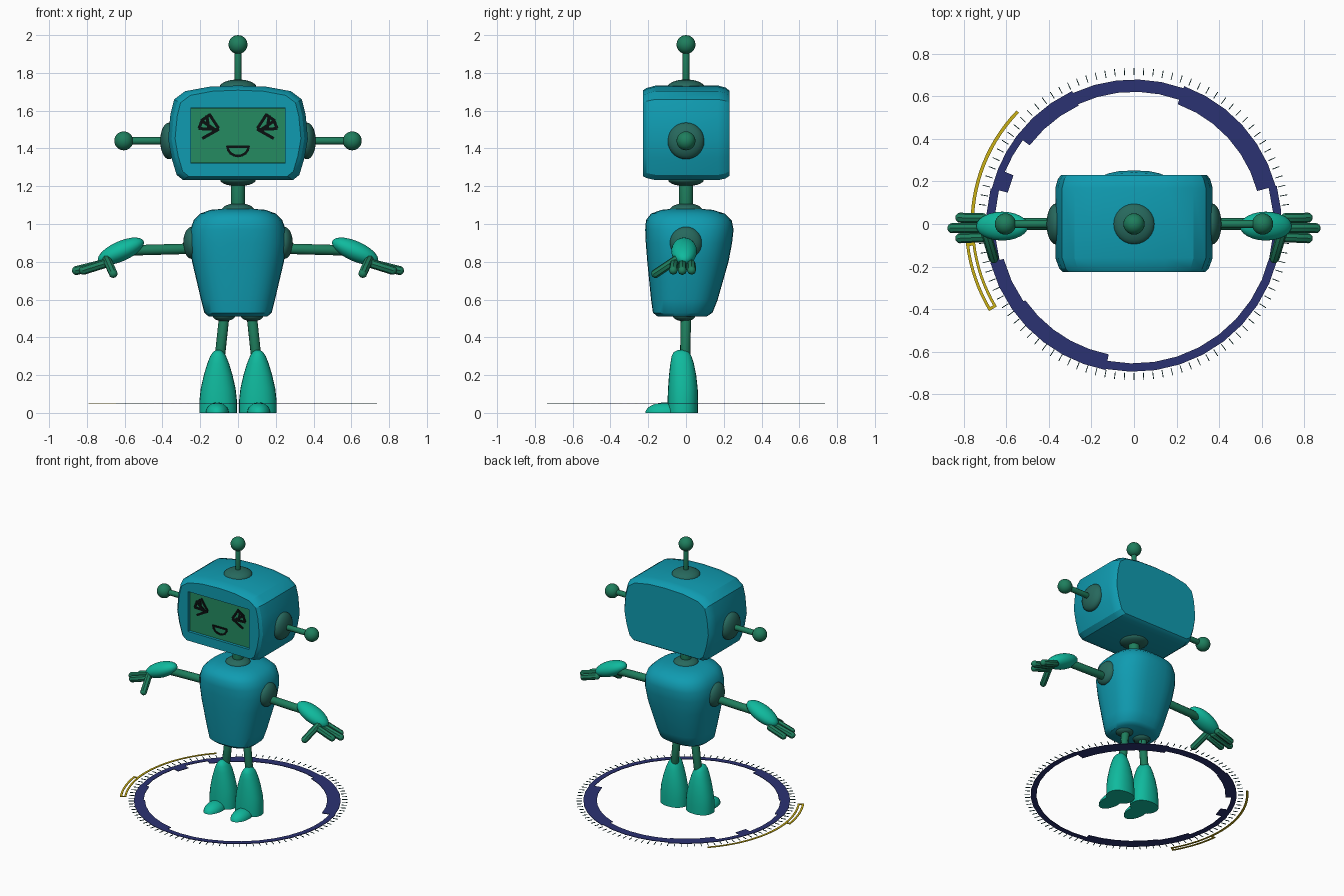
import bpy, bmesh, math
from math import cos, sin, pi, radians
from mathutils import Vector, Matrix

if "Cube" in bpy.data.objects:
    bpy.data.objects.remove(bpy.data.objects["Cube"])


def material(name, *rgb):
    m = bpy.data.materials.new(name)
    m.use_nodes = True
    m.diffuse_color = (*rgb, 1)
    m.node_tree.nodes["Principled BSDF"].inputs["Base Color"].default_value = (*rgb, 1)
    return m


SHELL = material("teal_shell", 0.005, 0.33, 0.44)
LIMB = material("mint_limb", 0.005, 0.49, 0.34)
ROD = material("green_rod", 0.013, 0.21, 0.11)
JOINT = material("dark_joint", 0.02, 0.14, 0.11)
SCREEN = material("screen_green", 0.018, 0.26, 0.12)
INK = material("face_ink", 0.003, 0.005, 0.005)
NAVY = material("navy_ring", 0.024, 0.032, 0.17)
TICK = material("tick_teal", 0.005, 0.06, 0.06)
YELLOW = material("yellow_arc", 0.6, 0.44, 0.008)


def finish(name, bm, mat, angle=40):
    bmesh.ops.recalc_face_normals(bm, faces=bm.faces)
    me = bpy.data.meshes.new(name)
    bm.to_mesh(me)
    bm.free()
    me.materials.append(mat)
    ob = bpy.data.objects.new(name, me)
    bpy.context.collection.objects.link(ob)
    if angle:
        bpy.ops.object.select_all(action="DESELECT")
        ob.select_set(True)
        bpy.context.view_layer.objects.active = ob
        bpy.ops.object.shade_smooth_by_angle(angle=radians(angle))
    return ob


def ball(name, centre, radii, mat, turn=0.0, floor=False):
    bm = bmesh.new()
    m = Matrix.Translation(centre) @ Matrix.Rotation(turn, 4, "Y") @ Matrix.Diagonal((*radii, 1))
    bmesh.ops.create_uvsphere(bm, u_segments=24, v_segments=14, radius=1, matrix=m)
    if floor:
        low = [v for v in bm.verts if v.co.z < -0.0001]
        bmesh.ops.delete(bm, geom=low, context="VERTS")
        bmesh.ops.holes_fill(bm, edges=bm.edges)
    return finish(name, bm, mat)


def capsule(name, a, b, r, mat=ROD, sides=12):
    a, b = Vector(a), Vector(b)
    axis = b - a
    bm = bmesh.new()
    bmesh.ops.create_uvsphere(bm, u_segments=sides, v_segments=9, radius=r)
    for v in bm.verts:
        v.co.z += math.copysign(max(axis.length / 2 - r, 0), v.co.z)
    turn = axis.to_track_quat("Z", "Y").to_matrix().to_4x4()
    bm.transform(Matrix.Translation((a + b) / 2) @ turn)
    return finish(name, bm, mat)


def loft(name, rings, mat, angle=40):
    bm = bmesh.new()
    rows = [[bm.verts.new(p) for p in ring] for ring in rings]
    n = len(rows[0])
    for lo, hi in zip(rows, rows[1:]):
        for i in range(n):
            bm.faces.new((lo[i], lo[(i + 1) % n], hi[(i + 1) % n], hi[i]))
    bm.faces.new(rows[0])
    bm.faces.new(rows[-1])
    return finish(name, bm, mat, angle)


def oval(cx, z, hx, front, back, power, n=32):
    cy, hy = (front + back) / 2, (back - front) / 2
    pts = []
    for i in range(n):
        c, s = cos(2 * pi * i / n), sin(2 * pi * i / n)
        pts.append((cx + hx * math.copysign(abs(c) ** (2 / power), c),
                    cy + hy * math.copysign(abs(s) ** (2 / power), s), z))
    return pts


def box(name, centre, size, mat):
    bm = bmesh.new()
    bmesh.ops.create_cube(bm, size=1, matrix=Matrix.Translation(centre) @ Matrix.Diagonal((*size, 1)))
    return finish(name, bm, mat, 0)


def bands(name, parts, mat, z=0.047, thick=0.004):
    # each part is (inner radius, outer radius, start angle, end angle, steps)
    bm = bmesh.new()
    for r0, r1, a0, a1, steps in parts:
        rows = []
        for i in range(steps + 1):
            a = radians(a0 + (a1 - a0) * i / steps)
            rows.append([bm.verts.new((r * cos(a), r * sin(a), h)) for r, h in
                         ((r0, z), (r1, z), (r1, z + thick), (r0, z + thick))])
        for p, q in zip(rows, rows[1:]):
            for k in range(4):
                bm.faces.new((p[k], p[(k + 1) % 4], q[(k + 1) % 4], q[k]))
        bm.faces.new(rows[0])
        bm.faces.new(rows[-1])
    return finish(name, bm, mat, 0)


# Head: one outline swept from front to back with tapered ends
half = [(0.29, 1.232), (0.325, 1.26), (0.352, 1.35), (0.37, 1.45), (0.358, 1.58),
        (0.338, 1.66), (0.28, 1.703), (0.15, 1.727)]
outline = half + [(0, 1.733)] + [(-x, z) for x, z in reversed(half)]
head = loft("head", [[(x * sx, y, 1.46 + (z - 1.46) * sz) for x, z in outline] for y, sx, sz in
                     ((-0.227, 0.9, 0.91), (-0.21, 0.95, 0.95), (-0.16, 1, 1),
                      (0.17, 1, 1), (0.21, 0.97, 0.96), (0.23, 0.93, 0.9))], SHELL, 25)
cutter = box("screen_cutter", (0, -0.227, 1.468), (0.5, 0.05, 0.296), SHELL)
cutter.hide_render = True
cutter.hide_viewport = True
cut = head.modifiers.new("screen_recess", "BOOLEAN")
cut.object = cutter
cut.solver = "EXACT"
box("screen", (0, -0.206, 1.468), (0.496, 0.008, 0.292), SCREEN)


# Face drawn as thin plates
def stroke(name, a, b, w=0.016):
    a, b = Vector((a[0], 0, a[1])), Vector((b[0], 0, b[1]))
    d = b - a
    bm = bmesh.new()
    m = Matrix.Translation((a + b) / 2 + Vector((0, -0.212, 0))) @ \
        Matrix.Rotation(math.atan2(-d.z, d.x), 4, "Y") @ Matrix.Diagonal((d.length + w * 0.6, 0.005, w, 1))
    bmesh.ops.create_cube(bm, size=1, matrix=m)
    return finish(name, bm, INK, 0)


eye = [((0.205, 1.51), (0.19, 1.55)), ((0.19, 1.55), (0.15, 1.578)), ((0.15, 1.578), (0.105, 1.51)),
       ((0.205, 1.505), (0.105, 1.5)), ((0.185, 1.455), (0.105, 1.5)), ((0.165, 1.57), (0.155, 1.51)),
       ((0.19, 1.545), (0.13, 1.505))]
for s, side in ((1, "left"), (-1, "right")):
    for a, b in eye:
        stroke(side + "_eye_line", (s * a[0], a[1]), (s * b[0], b[1]))
smile = [(0.056 * cos(pi * i / 8), 1.41 - 0.05 * sin(pi * i / 8)) for i in range(9)]
for a, b in zip(smile, smile[1:] + smile[:1]):
    stroke("mouth_line", a, b, 0.013)

# Antenna and neck
ball("antenna_base", (0, 0, 1.725), (0.097, 0.097, 0.04), JOINT)
capsule("antenna_rod", (0, 0, 1.72), (0, 0, 1.94), 0.018)
ball("antenna_ball", (0, 0, 1.95), (0.05, 0.05, 0.05), ROD)
ball("neck_top_joint", (0, 0, 1.235), (0.095, 0.095, 0.035), JOINT)
capsule("neck", (0, 0, 1.02), (0, 0, 1.28), 0.038)
ball("neck_base_joint", (0, 0, 1.075), (0.085, 0.085, 0.035), JOINT)

# Torso: rounded sections stacked upwards
torso = ((0.51, 0.155, -0.15, 0.11), (0.53, 0.178, -0.175, 0.14), (0.6, 0.196, -0.185, 0.168),
         (0.8, 0.243, -0.205, 0.225), (0.9, 0.257, -0.213, 0.244), (0.97, 0.252, -0.216, 0.252),
         (1.02, 0.235, -0.212, 0.242), (1.055, 0.2, -0.185, 0.205), (1.075, 0.145, -0.13, 0.14),
         (1.08, 0.08, -0.08, 0.08))
loft("torso", [oval(0, z, hx, f, b, 2.6) for z, hx, f, b in torso], SHELL)

boot = ((0, 0.1, -0.098, 0.063), (0.06, 0.1, -0.098, 0.064), (0.13, 0.092, -0.095, 0.062),
        (0.2, 0.076, -0.09, 0.054), (0.26, 0.058, -0.083, 0.042), (0.3, 0.042, -0.076, 0.029),
        (0.322, 0.028, -0.065, 0.015), (0.332, 0.012, -0.045, -0.005))
for s, side in ((1, "left_"), (-1, "right_")):
    # Ear
    ball(side + "ear_joint", (s * 0.365, 0, 1.44), (0.047, 0.097, 0.097), JOINT)
    capsule(side + "ear_rod", (s * 0.36, 0, 1.44), (s * 0.6, 0, 1.44), 0.02)
    ball(side + "ear_ball", (s * 0.605, 0, 1.44), (0.05, 0.05, 0.05), ROD)
    # Arm and hand
    ball(side + "shoulder_joint", (s * 0.245, 0, 0.9), (0.045, 0.085, 0.085), JOINT)
    capsule(side + "arm", (s * 0.22, 0, 0.87), (s * 0.58, 0, 0.865 if s == 0 else 0.86), 0.028)
    ball(side + "hand", (s * 0.62, -0.01, 0.856), (0.132, 0.068, 0.053), LIMB, s * 0.42)
    for y, tip in ((0.03, 0.84), (-0.02, 0.878), (-0.068, 0.84)):
        capsule(side + "finger", (s * 0.69, y * 0.9, 0.795), (s * tip, y, 0.748), 0.024, ROD, 8)
    capsule(side + "thumb", (s * 0.7, -0.03, 0.825), (s * 0.655, -0.18, 0.725), 0.024, ROD, 8)
    # Leg and boot
    ball(side + "hip_joint", (s * 0.075, -0.01, 0.515), (0.06, 0.06, 0.03), JOINT)
    capsule(side + "leg", (s * 0.07, 0, 0.54), (s * 0.1, -0.005, 0.26), 0.028)
    loft(side + "boot", [oval(s * 0.105, z, hx, f, b, 2.2, 24) for z, hx, f, b in boot], LIMB)
    ball(side + "toe", (s * 0.11, -0.11, 0), (0.062, 0.105, 0.055), LIMB, 0, True)

# Floor ring with stepped inner edge, tick marks and side arc
bands("floor_ring", [(0.6, 0.69, 15, 70, 6), (0.622, 0.68, 70, 115, 5), (0.615, 0.69, 115, 143, 3),
                     (0.655, 0.69, 143, 158, 2), (0.612, 0.69, 158, 166, 1), (0.655, 0.695, 166, 195, 3),
                     (0.635, 0.7, 195, 215, 2), (0.625, 0.7, 215, 259, 5), (0.656, 0.695, 259, 375, 12)], NAVY)
bands("tick_marks", [(0.7, 0.735, a * 3.6 - 0.15, a * 3.6 + 0.15, 1) for a in range(100)], TICK)
bands("side_arc", [(0.753, 0.769, 136, 187, 16), (0.753, 0.766, 187, 211, 8), (0.782, 0.796, 187, 211, 8),
                   (0.753, 0.796, 186.5, 187.6, 1), (0.753, 0.796, 210, 211, 1)], YELLOW)
